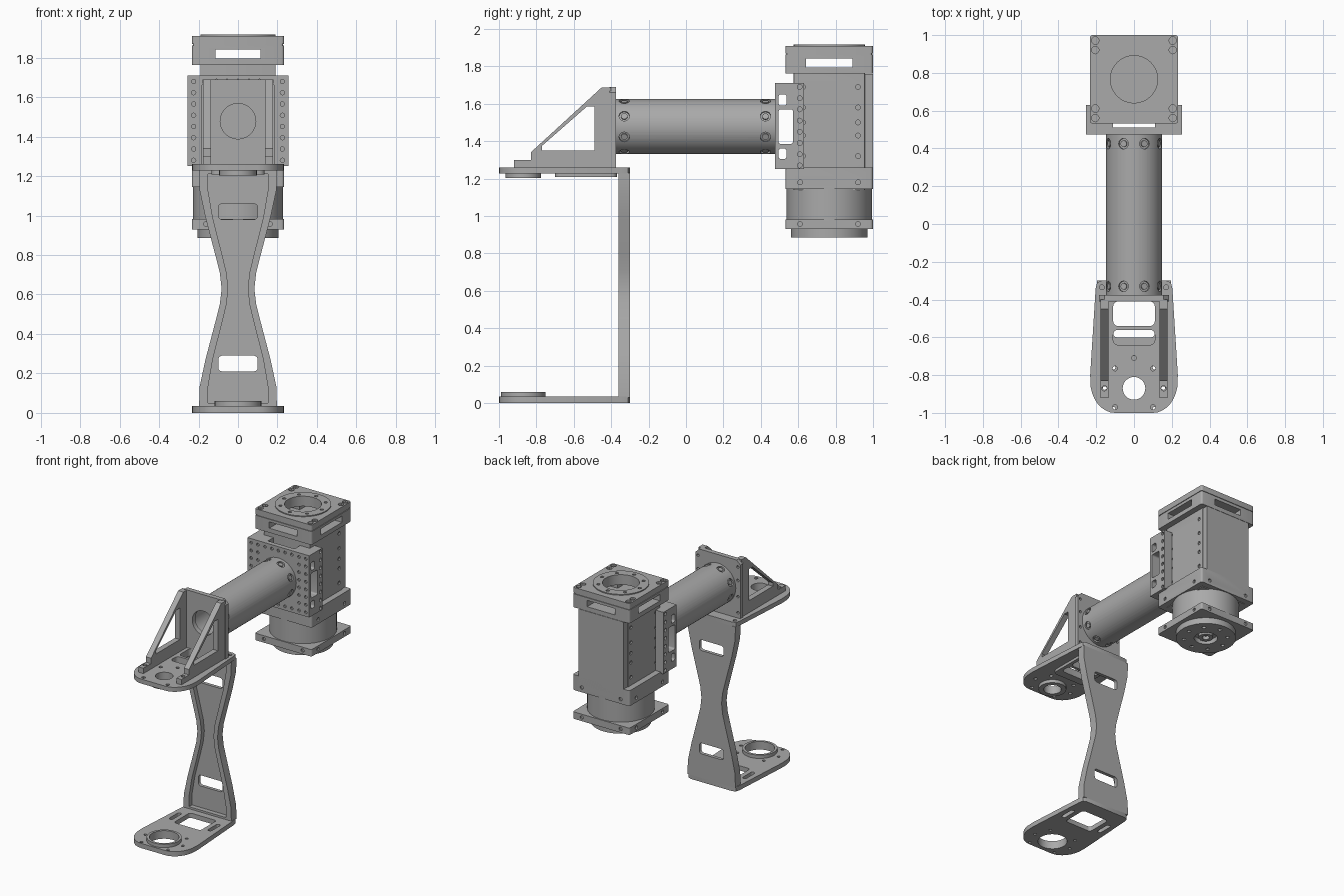
import bpy, bmesh
from math import sin, cos, pi, radians
from mathutils import Matrix, Vector

if "Cube" in bpy.data.objects:
    bpy.data.objects.remove(bpy.data.objects["Cube"])

GREY = (0.4, 0.4, 0.4, 1)
metal = bpy.data.materials.new("grey_metal")
metal.use_nodes = True
metal.diffuse_color = GREY
metal.node_tree.nodes["Principled BSDF"].inputs["Base Color"].default_value = GREY


# Every solid is a prism: a flat outline, an axis and its two ends
def rect(u0, u1, v0, v1):
    return [(u0, v0), (u1, v0), (u1, v1), (u0, v1)]


def disc(u, v, r, n=16):
    return [(u + r * cos(2 * pi * i / n), v + r * sin(2 * pi * i / n)) for i in range(n)]


def rounded(u0, u1, v0, v1, r, n=4):
    pts = []
    corners = [(u1 - r, v1 - r), (u0 + r, v1 - r), (u0 + r, v0 + r), (u1 - r, v0 + r)]
    for k, (cu, cv) in enumerate(corners):
        for i in range(n + 1):
            a = (k + i / n) * pi / 2
            pts.append((cu + r * cos(a), cv + r * sin(a)))
    return pts


def mirrored(half):
    return half + [(-u, v) for u, v in reversed(half)]


def add_prism(bm, pts, axis, a, b, matrix=None):
    place = {"x": lambda u, v, w: (w, u, v),
             "y": lambda u, v, w: (u, w, v),
             "z": lambda u, v, w: (u, v, w)}[axis]
    rings = []
    for w in (a, b):
        ring = [Vector(place(u, v, w)) for u, v in pts]
        rings.append([bm.verts.new(matrix @ p if matrix else p) for p in ring])
    lo, hi = rings
    faces = [bm.faces.new(lo), bm.faces.new(hi)]
    for i in range(len(pts)):
        j = (i + 1) % len(pts)
        faces.append(bm.faces.new((lo[i], lo[j], hi[j], hi[i])))
    bmesh.ops.recalc_face_normals(bm, faces=faces)


def make_object(name, prisms):
    bm = bmesh.new()
    for p in prisms:
        add_prism(bm, *p)
    mesh = bpy.data.meshes.new(name)
    bm.to_mesh(mesh)
    bm.free()
    mesh.materials.append(metal)
    ob = bpy.data.objects.new(name, mesh)
    bpy.context.collection.objects.link(ob)
    return ob


def part(name, prisms, cuts=()):
    ob = make_object(name, prisms)
    bpy.ops.object.select_all(action="DESELECT")
    bpy.context.view_layer.objects.active = ob
    ob.select_set(True)
    if cuts:
        cutter = make_object("cutter", cuts)
        cutter.hide_render = True
        mod = ob.modifiers.new("cut", "BOOLEAN")
        mod.operation = "DIFFERENCE"
        mod.solver = "EXACT"
        mod.use_self = True
        mod.object = cutter
        bpy.ops.object.modifier_apply(modifier=mod.name)
        bpy.data.objects.remove(cutter)
    bpy.ops.object.shade_smooth_by_angle(angle=radians(30))
    return ob


def holes(points, axis, a, b, r=0.013):
    return [(disc(u, v, r, 12), axis, a, b) for u, v in points]


SIDES = (-1, 1)

# C-shaped link: two tongue plates joined by a waisted web
tongue = [(0.17, -0.3), (0.195, -0.31), (0.203, -0.34), (0.232, -0.8)]
tongue += [(0.1 + 0.132 * cos(a), -0.83 - 0.17 * sin(a)) for a in [i * pi / 16 for i in range(1, 9)]]
tongue = mirrored(tongue)
EYE = -0.87
bolt_ring = [(0.155 * cos(i * pi / 4), EYE + 0.155 * sin(i * pi / 4)) for i in range(8) if i != 2]

part("lower_plate", [(tongue, "z", 0, 0.035)],
     [(disc(0, EYE, 0.1, 48), "z", -1, 1), (rounded(-0.11, 0.11, -0.6, -0.41, 0.02), "z", -1, 1)]
     + [(rounded(s * 0.16 - 0.015, s * 0.16 + 0.015, -0.57, -0.45, 0.014), "z", -1, 1) for s in SIDES]
     + holes(bolt_ring, "z", -1, 1, 0.011))
part("lower_ring", [(disc(0, EYE, 0.118, 48), "z", 0.03, 0.06)], [(disc(0, EYE, 0.1, 48), "z", -1, 1)])

upper_holes = [(s * x, y) for s in SIDES for x, y in
               ((0.1, -0.97), (0.1, -0.765), (0.155, -0.865), (0.17, -0.335))]
windows = [(rounded(-0.11, 0.11, -0.54, -0.41, 0.025), "z", 1, 2),
           (rounded(-0.11, 0.11, -0.64, -0.56, 0.025), "z", 1, 2)]
part("upper_plate", [(tongue, "z", 1.227, 1.26)],
     windows + [(disc(0, EYE, 0.06, 32), "z", 1, 2)] + holes(upper_holes + [(0, -0.71)], "z", 1, 2))
part("upper_ring", [(disc(0, EYE, 0.095, 48), "z", 1.203, 1.23)], [(disc(0, EYE, 0.06, 32), "z", 1, 2)])
part("upper_plate_rib", [(rounded(-0.135, 0.135, -0.7, -0.37, 0.03), "z", 1.207, 1.23)], windows)


def waist(rows):
    lower = [(x, 0.63 - d) for x, d in rows]
    upper = [(x, 0.63 + d) for x, d in reversed(rows) if d > 0]
    return mirrored(lower + upper)


outer = waist([(0.197, 0.6), (0.195, 0.5), (0.165, 0.36), (0.115, 0.17), (0.092, 0.08), (0.083, 0)])
inner = waist([(0.152, 0.58), (0.152, 0.5), (0.128, 0.36), (0.08, 0.17), (0.058, 0.08), (0.05, 0)])
part("waisted_web", [(outer, "y", -0.36, -0.3)],
     [(inner, "y", -0.5, -0.325)]
     + [(rounded(-0.1, 0.1, z, z + 0.08, 0.02), "y", -0.34, 0) for z in (0.21, 0.98)])

# Gusseted bracket on the upper plate
AXIS_Z = 1.478
part("bracket_plate", [([(-0.185, 1.26), (0.185, 1.26), (0.185, 1.66), (0.155, 1.69),
                         (-0.155, 1.69), (-0.185, 1.66)], "y", -0.41, -0.375)],
     [(disc(0, AXIS_Z, 0.09, 32), "y", -1, 0)]
     + holes([(s * 0.165, z) for s in SIDES for z in (1.3, 1.42, 1.54, 1.64)], "y", -1, 0, 0.01))
gusset = [(-0.92, 1.26), (-0.4, 1.26), (-0.4, 1.688), (-0.45, 1.688),
          (-0.83, 1.34), (-0.83, 1.3), (-0.92, 1.3)]
opening = [(-0.77, 1.35), (-0.49, 1.35), (-0.49, 1.585), (-0.53, 1.585), (-0.77, 1.375)]
for s, side in zip(SIDES, ("right", "left")):
    part(side + "_gusset", [(gusset, "x", s * 0.136, s * 0.178)],
         [(opening, "x", -1, 1), (disc(s * 0.157, -0.87, 0.014, 12), "z", 1, 2)])

# Arm tube with countersunk bolts around both ends
bolts, heads = [], []
for i in range(8):
    for y in (-0.33, 0.425):
        turn = Matrix.Translation((0, y, AXIS_Z)) @ Matrix.Rotation((i + 0.5) * pi / 4, 4, "Y")
        bolts.append((disc(0, 0, 0.028), "z", 0.135, 0.2, turn))
        heads.append((disc(0, 0, 0.017), "z", 0.13, 0.145, turn))
part("arm_tube", [(disc(0, AXIS_Z, 0.148, 64), "y", -0.376, 0.475)],
     [(disc(0, AXIS_Z, 0.118, 48), "y", -1, 1)] + bolts)
part("tube_bolts", heads)

# Clamp holding the drive unit
clamp = mirrored([(0.255, 0.475), (0.255, 0.63), (0.19, 0.63), (0.19, 0.575),
                  (0.11, 0.575), (0.11, 0.51)])
side_windows = [(rounded(0.495, y1, z0, z1, 0.012), "x", -1, 1) for y1, z0, z1 in
                ((0.537, 1.59, 1.65), (0.572, 1.385, 1.57), (0.537, 1.305, 1.36))]
face_holes = [(s * x, 1.28 + 0.057 * i) for s in SIDES for x in (0.17, 0.225) for i in range(8)]
face_holes += [(x * 0.055, z) for x in (-2, -1, 0, 1, 2) for z in (1.28, 1.68)]
part("clamp", [(clamp, "z", 1.25, 1.71)],
     side_windows
     + holes([(0.608, 1.27 + 0.06 * i) for i in range(8)], "x", 0.24, 0.3)
     + holes([(0.608, 1.27 + 0.06 * i) for i in range(8)], "x", -0.3, -0.24)
     + holes(face_holes, "y", 0.4, 0.487, 0.011))

# Drive unit: core, back panel, cap, lower block, neck and flange
CY, H = 0.766, 0.234


def square(h, r=0.015):
    return rounded(-h, h, CY - h, CY + h, r)


side_dots = [(y, z) for y in (0.625, 0.92) for z in (1.32, 1.43, 1.5, 1.58, 1.69)]
part("drive_core", [(square(0.19, 0.005), "z", 1.14, 1.77)],
     [h for s in SIDES for h in holes(side_dots, "x", s * 0.18, s * 0.3)])
part("back_panel", [(rect(-0.185, 0.185, 0.94, 1.0), "z", 1.2, 1.76)])
low_dots = [(y, 1.18) for y in (0.61, 0.92)]
part("lower_block", [(square(H), "z", 1.145, 1.26)],
     [h for s in SIDES for h in holes(low_dots, "x", s * 0.222, s * 0.3)]
     + holes([(s * 0.16, 1.18) for s in SIDES], "y", 0.99, 1.1))
part("drive_neck", [(disc(0, CY, 0.228, 64), "z", 0.97, 1.15)])
flange_dots = [(y, 0.957) for y in (0.61, 0.92)]
part("drive_flange", [(square(H), "z", 0.93, 0.982)],
     [h for s in SIDES for h in holes(flange_dots, "x", s * 0.222, s * 0.3)]
     + holes([(s * 0.16, 0.957) for s in SIDES], "y", 0.99, 1.1)
     + holes([(s * 0.16, 0.957) for s in SIDES], "y", 0.4, 0.544))
ring = [(cos(i * pi / 4), sin(i * pi / 4)) for i in range(8)]
part("output_boss", [(disc(0, CY, 0.205, 64), "z", 0.885, 0.94)],
     [(disc(0, CY, 0.08, 32), "z", 0.8, 0.92)]
     + holes([(0.15 * c, CY + 0.15 * d) for c, d in ring], "z", 0.8, 0.9, 0.014))
part("output_hub", [(disc(0, CY, 0.05, 32), "z", 0.89, 0.93)], [(disc(0, CY, 0.025), "z", 0.8, 0.915)])

bore = (disc(0, CY, 0.125, 48), "z", 1.8, 2)
part("cap_base", [(square(H), "z", 1.762, 1.862)],
     [bore, (rect(CY - 0.125, CY + 0.125, 1.795, 1.842), "x", -1, 1),
      (rect(-0.115, 0.115, 1.795, 1.842), "y", 0.3, 1.3)])
part("cap_seam", [(square(H - 0.005), "z", 1.86, 1.87)], [bore])
corners = [(s * 0.205, CY + t * d) for s in SIDES for t in SIDES for d in (0.205, 0.155)]
part("cap_top", [(square(H), "z", 1.868, 1.91)],
     [bore] + holes(corners, "z", 1.895, 2, 0.02))
part("cap_ring", [(disc(0, CY, 0.19, 64), "z", 1.9, 1.917)],
     [bore] + holes([(0.155 * c, CY + 0.155 * d) for c, d in ring], "z", 1.8, 2, 0.012))
